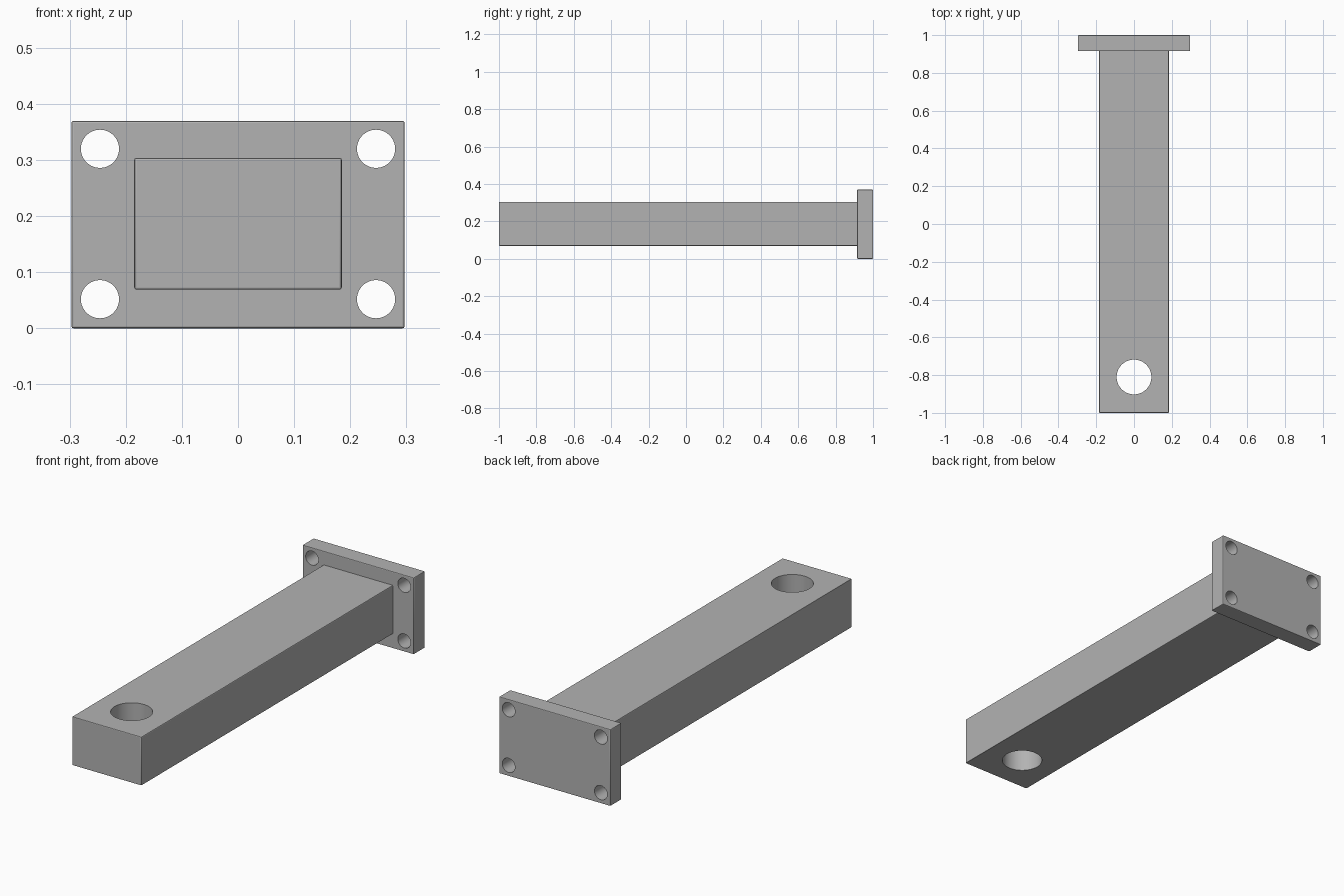
import bpy
import math

if "Cube" in bpy.data.objects:
    bpy.data.objects.remove(bpy.data.objects["Cube"], do_unlink=True)

grey = bpy.data.materials.new("plain grey")
grey.use_nodes = True
colour = (0.45, 0.45, 0.45, 1)
grey.diffuse_color = colour
grey.node_tree.nodes["Principled BSDF"].inputs["Base Color"].default_value = colour


def apply_modifier(ob, mod):
    bpy.ops.object.select_all(action="DESELECT")
    ob.select_set(True)
    bpy.context.view_layer.objects.active = ob
    bpy.ops.object.modifier_apply(modifier=mod.name)


def block(name, low, high):
    """Box between two corners with finely broken edges."""
    centre = [(a + b) / 2 for a, b in zip(low, high)]
    bpy.ops.mesh.primitive_cube_add(size=1, location=centre)
    ob = bpy.context.object
    ob.name = name
    ob.scale = [b - a for a, b in zip(low, high)]
    bpy.ops.object.transform_apply(location=True, rotation=True, scale=True)
    ob.data.materials.append(grey)
    bevel = ob.modifiers.new("broken_edges", "BEVEL")
    bevel.width = 0.004
    bevel.segments = 2
    apply_modifier(ob, bevel)
    return ob


def drill(ob, centre, radius, tilt=0):
    """Cut a round through hole along z, or along y when tilted."""
    bpy.ops.mesh.primitive_cylinder_add(vertices=64, radius=radius, depth=0.6,
                                        location=centre, rotation=(tilt, 0, 0))
    cutter = bpy.context.object
    cutter.hide_render = True
    cutter.data.materials.append(grey)
    cut = ob.modifiers.new("hole", "BOOLEAN")
    cut.operation = "DIFFERENCE"
    cut.solver = "EXACT"
    cut.object = cutter
    apply_modifier(ob, cut)
    bpy.data.objects.remove(cutter, do_unlink=True)


# Long arm with a vertical pin hole near its free end
arm = block("arm", (-0.185, -1, 0.069), (0.185, 0.95, 0.304))
drill(arm, (0, -0.81, 0.19), 0.092)

# Mounting plate with four corner bolt holes
plate = block("mounting_plate", (-0.297, 0.915, 0), (0.297, 1, 0.37))
for x in (-0.246, 0.246):
    for z in (0.052, 0.32):
        drill(plate, (x, 0.96, z), 0.034, math.pi / 2)

# Weld the arm to the plate
weld = arm.modifiers.new("weld", "BOOLEAN")
weld.operation = "UNION"
weld.solver = "EXACT"
weld.object = plate
apply_modifier(arm, weld)
bpy.data.objects.remove(plate, do_unlink=True)
arm.name = "arm_with_mounting_plate"

bpy.ops.object.select_all(action="DESELECT")
arm.select_set(True)
bpy.context.view_layer.objects.active = arm
bpy.ops.object.shade_smooth_by_angle(angle=math.radians(20))
